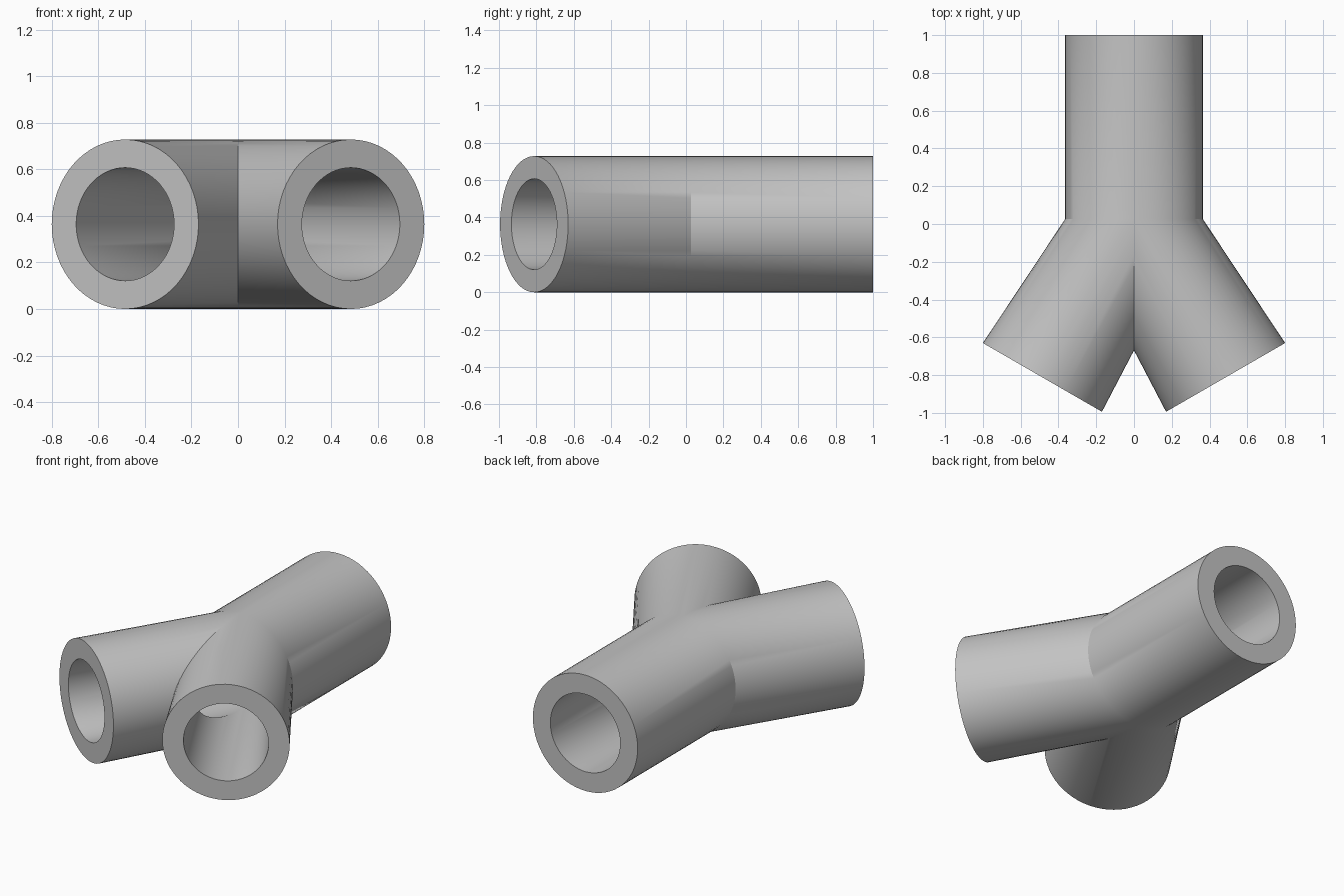
import bpy, bmesh, math
from mathutils import Vector, Matrix

cube = bpy.data.objects.get("Cube")
if cube:
    bpy.data.objects.remove(cube, do_unlink=True)

SEGMENTS = 64
OUTER, INNER = 0.364, 0.243
JOINT_Y = 0.027

# Ring stations of one bent tube: centre and turn about z
STATIONS = [
    (Vector((0, 1.0, OUTER)), 0),
    (Vector((0, JOINT_Y, OUTER)), 0),
    (Vector((0.485, -0.812, OUTER)), math.radians(30)),
]

grey = bpy.data.materials.new("plain grey")
grey.use_nodes = True
colour = (0.55, 0.55, 0.55, 1)
grey.diffuse_color = colour
grey.node_tree.nodes["Principled BSDF"].inputs["Base Color"].default_value = colour


def add_ring(bm, centre, turn, radius):
    spin = Matrix.Rotation(turn, 3, "Z")
    verts = []
    for i in range(SEGMENTS):
        a = math.tau * i / SEGMENTS
        offset = Vector((radius * math.cos(a), 0, radius * math.sin(a)))
        verts.append(bm.verts.new(centre + spin @ offset))
    return verts


def bridge(bm, first, second):
    for i in range(SEGMENTS):
        j = (i + 1) % SEGMENTS
        bm.faces.new((first[i], first[j], second[j], second[i]))


# Bent tube: outer wall, bore and the two annular ends
bm = bmesh.new()
outer = [add_ring(bm, c, t, OUTER) for c, t in STATIONS]
inner = [add_ring(bm, c, t, INNER) for c, t in STATIONS]
for k in range(len(STATIONS) - 1):
    bridge(bm, outer[k], outer[k + 1])
    bridge(bm, inner[k + 1], inner[k])
bridge(bm, inner[0], outer[0])
bridge(bm, outer[-1], inner[-1])
bmesh.ops.recalc_face_normals(bm, faces=bm.faces)

# Cut on the centre plane, so that the mirrored half closes the fork
bmesh.ops.bisect_plane(bm, geom=bm.verts[:] + bm.edges[:] + bm.faces[:],
                       dist=1e-5, plane_co=(0, 0, 0), plane_no=(1, 0, 0),
                       clear_inner=True)
mesh = bpy.data.meshes.new("forked_pipe")
bm.to_mesh(mesh)
bm.free()
mesh.materials.append(grey)

pipe = bpy.data.objects.new("forked_pipe", mesh)
bpy.context.collection.objects.link(pipe)
bpy.ops.object.select_all(action="DESELECT")
pipe.select_set(True)
bpy.context.view_layer.objects.active = pipe

mirror = pipe.modifiers.new("mirror", "MIRROR")
mirror.use_clip = True
mirror.merge_threshold = 0.0005
bpy.ops.object.modifier_apply(modifier=mirror.name)
bpy.ops.object.shade_smooth_by_angle(angle=math.radians(30))
